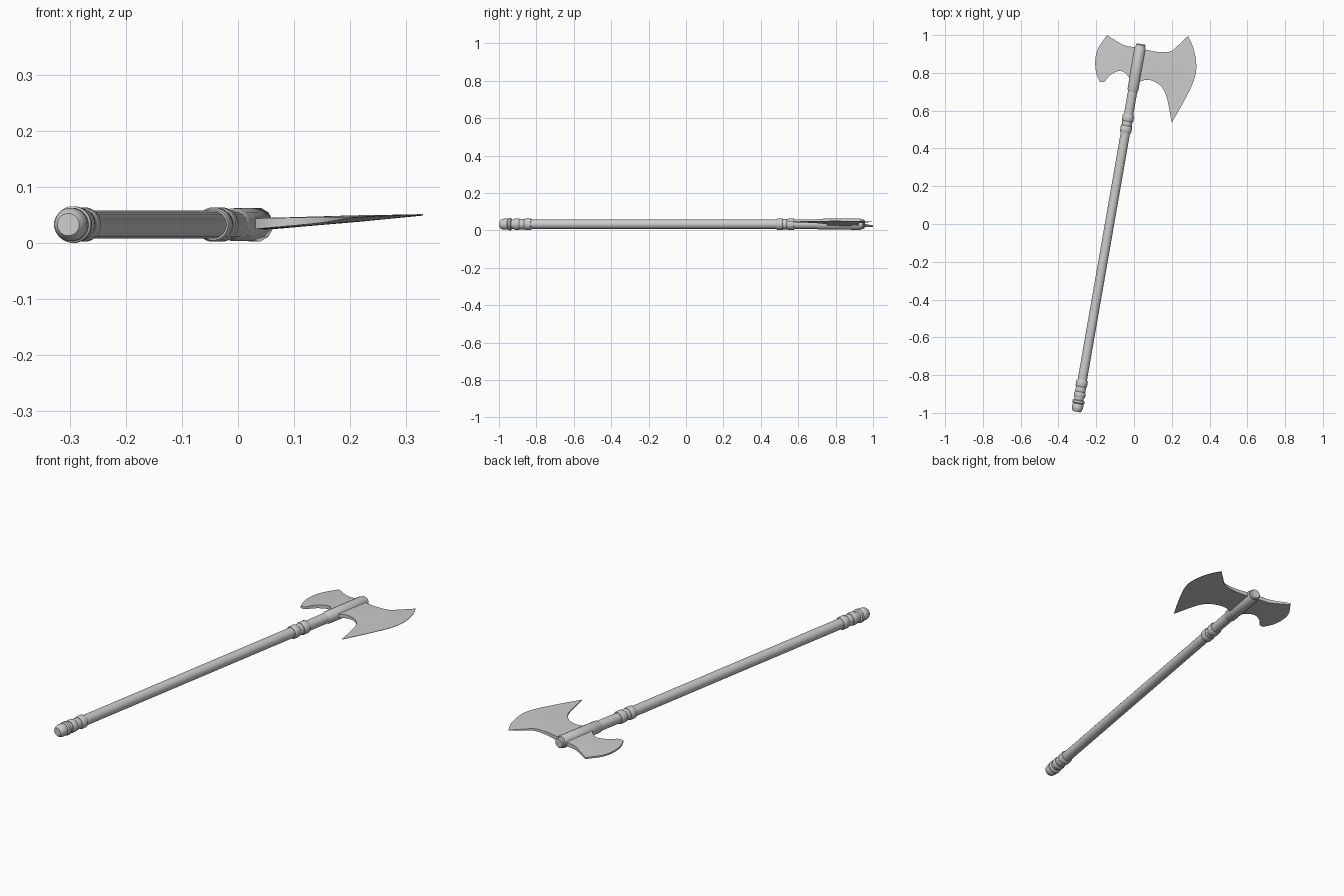
import bpy, bmesh, math
from mathutils import Vector

if "Cube" in bpy.data.objects:
    bpy.data.objects.remove(bpy.data.objects["Cube"])

AX0 = Vector((-0.303, -0.994, 0.033))            # butt of the shaft
AXD = Vector((0.1718, 0.9851, 0.0))              # shaft direction
SIDE = Vector((AXD.y, -AXD.x, 0.0))
UP = Vector((0, 0, 1))
TILT = 0.056                                     # blades lean about the shaft


def finish(name, bm, angle=35):
    bmesh.ops.recalc_face_normals(bm, faces=bm.faces)
    me = bpy.data.meshes.new(name)
    bm.to_mesh(me)
    bm.free()
    ob = bpy.data.objects.new(name, me)
    bpy.context.collection.objects.link(ob)
    bpy.ops.object.select_all(action='DESELECT')
    ob.select_set(True)
    bpy.context.view_layer.objects.active = ob
    bpy.ops.object.shade_smooth_by_angle(angle=math.radians(angle))
    return ob


def lathe(name, profile, sides, angle=35):
    """Profile of (y position, radius) turned around the slanted shaft."""
    bm = bmesh.new()
    rings = []
    for y, r in profile:
        c = AX0 + AXD * ((y - AX0.y) / AXD.y)
        rings.append([bm.verts.new(c + r * (SIDE * math.cos(a) + UP * math.sin(a)))
                      for a in (2 * math.pi * (k + 0.5) / sides for k in range(sides))])
    for p, q in zip(rings, rings[1:]):
        for k in range(sides):
            j = (k + 1) % sides
            bm.faces.new((p[k], p[j], q[j], q[k]))
    bm.faces.new(rings[0])
    bm.faces.new(rings[-1])
    return finish(name, bm, angle)


def spline(pts, n):
    """n + 1 points along a Catmull-Rom curve."""
    p = [Vector(q) for q in pts]
    p = [2 * p[0] - p[1]] + p + [2 * p[-1] - p[-2]]
    segs, out = len(p) - 3, []
    for i in range(n + 1):
        t = i / n * segs
        k = min(int(t), segs - 1)
        t -= k
        a, b, c, d = p[k:k + 4]
        out.append(0.5 * (2 * b + (c - a) * t + (2 * a - 5 * b + 4 * c - d) * t * t
                          + (3 * b - a - 3 * c + d) * t ** 3))
    return out


def blade(name, top, edge, bottom, root_half, rim_half, power, n=20):
    """Coons patch between four outline curves, thinning toward the edge."""
    T, B, E = spline(top, n), spline(bottom, n), spline(edge, n)
    R = [T[0].lerp(B[0], j / n) for j in range(n + 1)]
    bm = bmesh.new()
    layers = []
    for s in (1, -1):
        grid = []
        for i in range(n + 1):
            u, row = i / n, []
            for j in range(n + 1):
                v = j / n
                p = (T[i].lerp(B[i], v) + R[j].lerp(E[j], u)
                     - T[0].lerp(T[n], u).lerp(B[0].lerp(B[n], u), v))
                d = (p.x - AX0.x) * SIDE.x + (p.y - AX0.y) * SIDE.y
                h = rim_half + (root_half - rim_half) * (1 - u ** power)
                row.append(bm.verts.new((p.x, p.y, AX0.z + TILT * d + s * h)))
            grid.append(row)
        for i in range(n):
            for j in range(n):
                bm.faces.new((grid[i][j], grid[i + 1][j], grid[i + 1][j + 1], grid[i][j + 1]))
        layers.append(grid)
    a, b = layers
    loop = ([(i, 0) for i in range(n)] + [(n, j) for j in range(n)]
            + [(i, n) for i in range(n, 0, -1)] + [(0, j) for j in range(n, 0, -1)])
    for (i, j), (k, l) in zip(loop, loop[1:] + loop[:1]):
        bm.faces.new((a[i][j], a[k][l], b[k][l], b[i][j]))
    return finish(name, bm)


# Shaft
lathe("shaft", [(-0.98, 0.025), (0.945, 0.025)], 20)

# Pommel: rounded cap, then ring
lathe("pommel_cap", [(-0.994, 0.020), (-0.987, 0.026), (-0.972, 0.030), (-0.957, 0.030),
                     (-0.952, 0.027), (-0.947, 0.033), (-0.936, 0.033), (-0.931, 0.026)], 20)


# Raised grip bands
def band(name, y0, y1, r):
    b = 0.005
    lathe(name, [(y0, 0.024), (y0, r - 0.003), (y0 + b, r), (y1 - b, r),
                 (y1, r - 0.003), (y1, 0.024)], 20)


for i, (y0, y1) in enumerate([(-0.918, -0.889), (-0.862, -0.826), (0.484, 0.52), (0.543, 0.58)]):
    band(f"grip_band_{i + 1}", y0, y1, 0.031)
for i, (y0, y1) in enumerate([(-0.893, -0.858), (0.516, 0.547)]):
    band(f"grip_collar_{i + 1}", y0, y1, 0.0275)

# Head socket and shaft end
lathe("head_socket", [(0.70, 0.025), (0.712, 0.030), (0.93, 0.031), (0.937, 0.028)], 12)
lathe("top_cap", [(0.93, 0.026), (0.948, 0.026), (0.953, 0.022)], 20)

# Large bearded blade
blade("large_blade",
      [(0.032, 0.928), (0.085, 0.918), (0.138, 0.910), (0.196, 0.915), (0.235, 0.947), (0.286, 0.995)],
      [(0.286, 0.995), (0.315, 0.93), (0.330, 0.84), (0.317, 0.76), (0.267, 0.655), (0.2, 0.536)],
      [(0.0, 0.725), (0.035, 0.755), (0.085, 0.762), (0.140, 0.732), (0.172, 0.675), (0.2, 0.536)],
      0.0105, 0.001, 1.3)

# Small rear blade
blade("small_blade",
      [(0.032, 0.930), (-0.01, 0.938), (-0.05, 0.946), (-0.085, 0.964), (-0.143, 1.0)],
      [(-0.143, 1.0), (-0.19, 0.93), (-0.205, 0.868), (-0.201, 0.804), (-0.18, 0.751)],
      [(0.0, 0.720), (-0.02, 0.765), (-0.05, 0.802), (-0.085, 0.81), (-0.130, 0.785), (-0.155, 0.755), (-0.18, 0.751)],
      0.0105, 0.004, 2.0)
